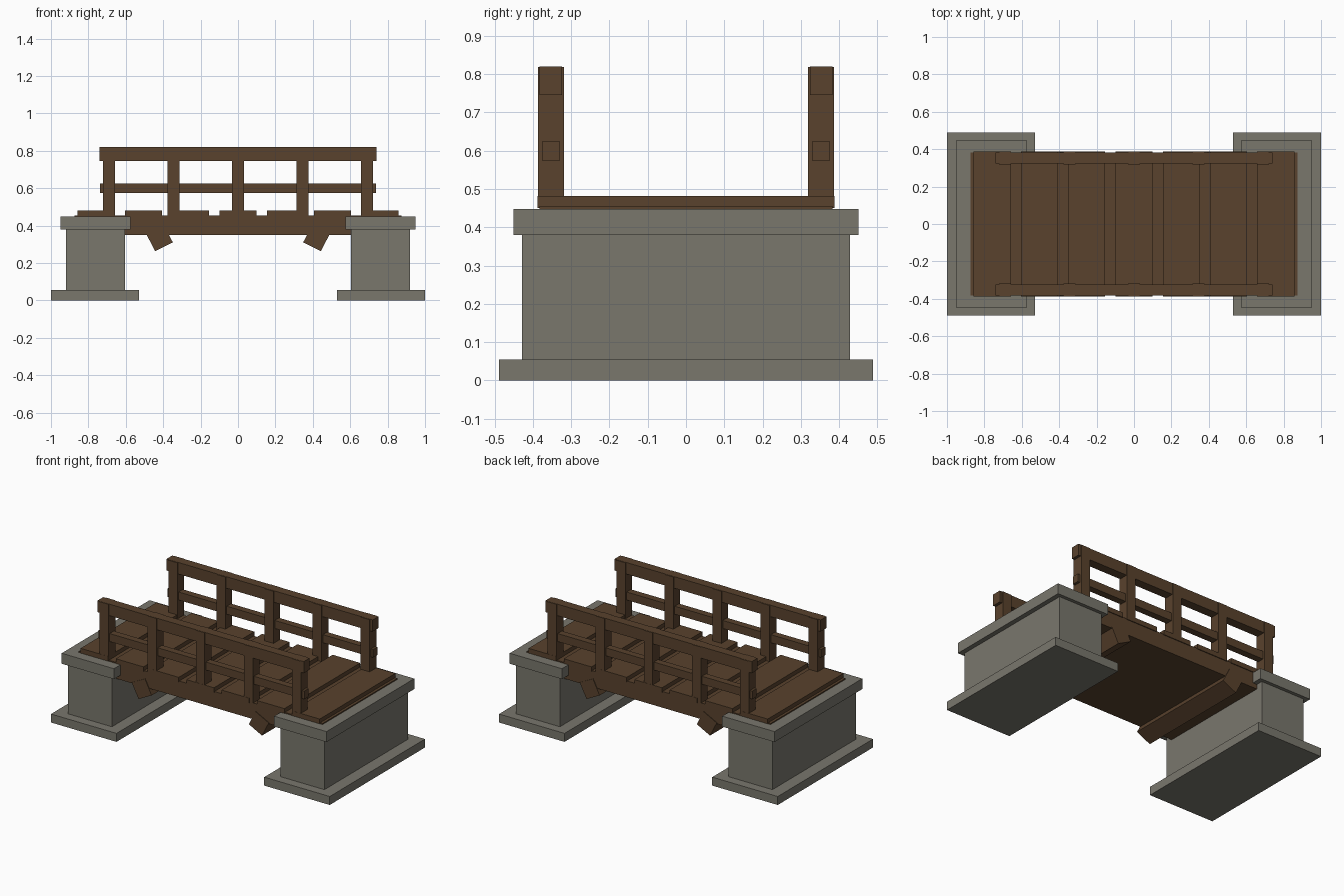
import bpy
import math

if "Cube" in bpy.data.objects:
    bpy.data.objects.remove(bpy.data.objects["Cube"], do_unlink=True)


def make_material(name, rgb):
    mat = bpy.data.materials.new(name)
    mat.use_nodes = True
    mat.diffuse_color = (*rgb, 1)
    mat.node_tree.nodes["Principled BSDF"].inputs["Base Color"].default_value = (*rgb, 1)
    return mat


wood = make_material("brown wood", (0.1, 0.054, 0.026))
stone = make_material("grey stone", (0.192, 0.184, 0.152))


def box(name, x, y, z, mat, tilt=0):
    """Box spanning the (low, high) ranges, optionally tilted about y."""
    spans = (x, y, z)
    bpy.ops.mesh.primitive_cube_add(size=1, location=[(a + b) / 2 for a, b in spans])
    obj = bpy.context.object
    obj.name = name
    obj.scale = [b - a for a, b in spans]
    bpy.ops.object.transform_apply(location=False, rotation=False, scale=True)
    obj.rotation_euler.y = tilt
    obj.data.materials.append(mat)
    return obj


def mirrored(span, side):
    return tuple(sorted(side * v for v in span))


# Stone piers and the slanted braces beside them
for side, label in ((1, "left"), (-1, "right")):
    box(f"{label}_pier_base", mirrored((0.53, 1), side), (-0.488, 0.488), (0, 0.055), stone)
    box(f"{label}_pier_body", mirrored((0.605, 0.92), side), (-0.428, 0.428), (0.05, 0.385), stone)
    box(f"{label}_pier_cap", mirrored((0.575, 0.95), side), (-0.45, 0.45), (0.38, 0.448), stone)
    box(f"{label}_brace", mirrored((0.367, 0.473), side), (-0.387, 0.387), (0.281, 0.387),
        wood, side * math.radians(27))

# Deck slab with spaced cross planks
box("deck_slab", (-0.875, 0.875), (-0.383, 0.383), (0.35, 0.455), wood)
for i in range(-3, 4):
    x = i * 0.253
    box(f"plank_{i + 4}", (x - 0.099, x + 0.099), (-0.388, 0.388), (0.45, 0.481), wood)

# Railings on both edges
for side, label in ((1, "back"), (-1, "front")):
    for i in range(-2, 3):
        x = i * 0.345
        box(f"{label}_post_{i + 3}", (x - 0.032, x + 0.032),
            mirrored((0.318, 0.387), side), (0.45, 0.819), wood)
    box(f"{label}_top_rail", (-0.74, 0.74), mirrored((0.324, 0.383), side), (0.745, 0.82), wood)
    box(f"{label}_middle_rail", (-0.738, 0.738), mirrored((0.331, 0.375), side), (0.573, 0.625), wood)
